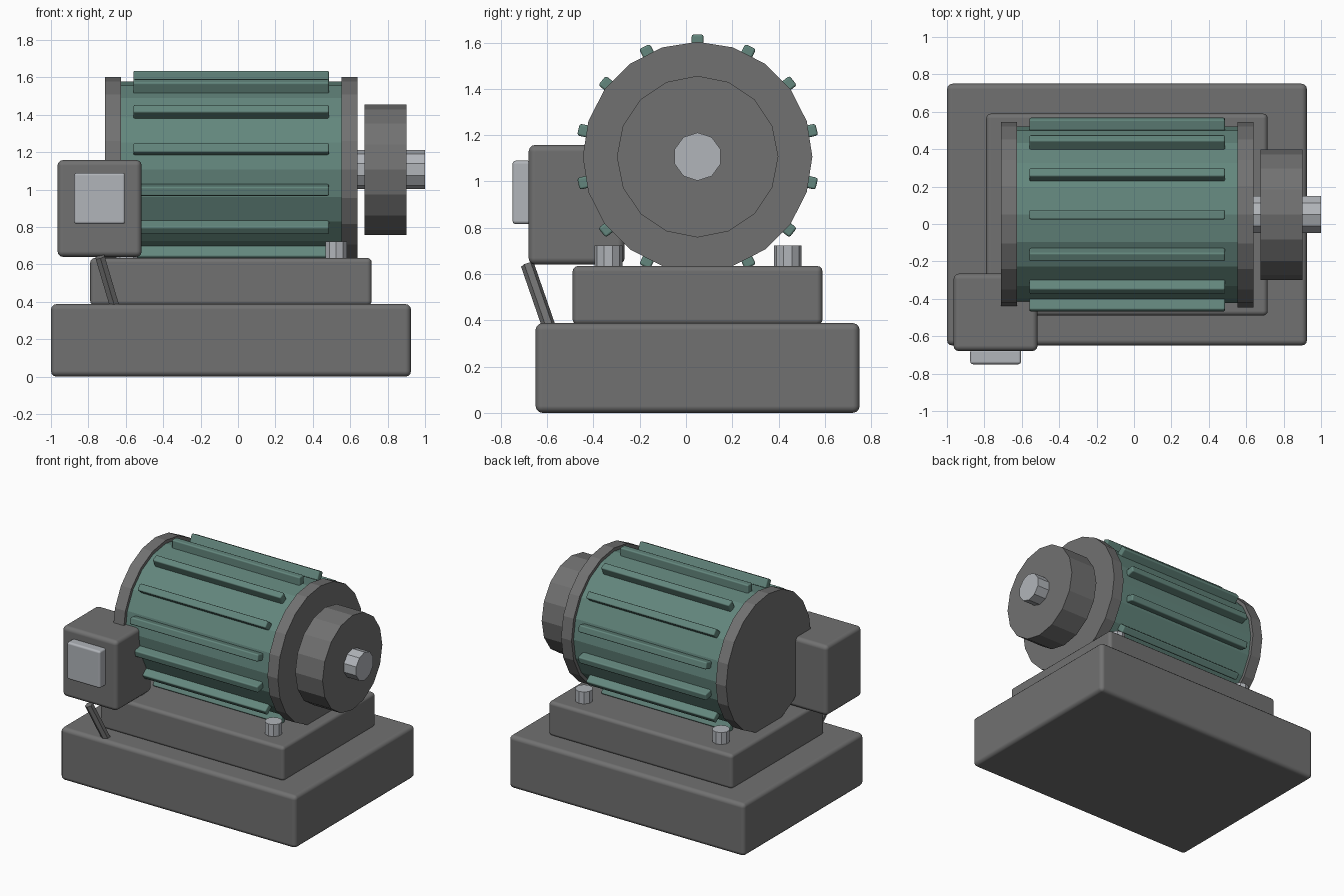
import bpy, math
from mathutils import Vector, Matrix

if "Cube" in bpy.data.objects:
    bpy.data.objects.remove(bpy.data.objects["Cube"])


def material(name, rgb):
    m = bpy.data.materials.new(name)
    m.diffuse_color = (*rgb, 1.0)
    m.use_nodes = True
    m.node_tree.nodes["Principled BSDF"].inputs["Base Color"].default_value = m.diffuse_color
    return m


GREY = material("dark_grey", (0.165, 0.165, 0.165))
GREEN = material("muted_green", (0.125, 0.24, 0.205))
STEEL = material("light_steel", (0.44, 0.46, 0.49))
CY, CZ = 0.05, 1.107            # motor axis


def make(name, verts, faces, mat):
    me = bpy.data.meshes.new(name)
    me.from_pydata(verts, [], faces)
    me.materials.append(mat)
    ob = bpy.data.objects.new(name, me)
    bpy.context.collection.objects.link(ob)
    return ob


def box(name, lo, hi, mat, bevel, segments=3):
    """Box between two corners with rounded edges."""
    v = [(x, y, z) for x in (lo[0], hi[0]) for y in (lo[1], hi[1]) for z in (lo[2], hi[2])]
    f = [(0, 1, 3, 2), (4, 6, 7, 5), (0, 4, 5, 1), (2, 3, 7, 6), (0, 2, 6, 4), (1, 5, 7, 3)]
    ob = make(name, v, f, mat)
    mod = ob.modifiers.new("rounded", 'BEVEL')
    mod.width, mod.segments = bevel, segments
    mod.harden_normals = True
    for p in ob.data.polygons:
        p.use_smooth = True
    return ob


def prism(name, start, end, radius, sides, mat, first):
    """Flat-sided cylinder; its first corner points along 'first'."""
    start, end = Vector(start), Vector(end)
    axis = (end - start).normalized()
    u = Vector(first)
    u = (u - axis * u.dot(axis)).normalized()
    w = axis.cross(u)
    v = []
    for c in (start, end):
        for i in range(sides):
            a = 2 * math.pi * i / sides
            v.append(c + radius * (math.cos(a) * u + math.sin(a) * w))
    f = [(i, (i + 1) % sides, sides + (i + 1) % sides, sides + i) for i in range(sides)]
    f += [tuple(reversed(range(sides))), tuple(range(sides, 2 * sides))]
    return make(name, v, f, mat)


def x_cylinder(name, x0, x1, radius, sides, mat):
    return prism(name, (x0, CY, CZ), (x1, CY, CZ), radius, sides, mat, (0, 0, 1))


# Stepped base
box("base_block", (-1.0, -0.65, 0.0), (0.925, 0.75, 0.388), GREY, 0.03)
box("mounting_plinth", (-0.79, -0.49, 0.38), (0.715, 0.59, 0.635), GREY, 0.025)

# Motor barrel, end caps, pulley and shaft
x_cylinder("motor_barrel", -0.64, 0.57, 0.472, 20, GREEN)
x_cylinder("rear_end_cap", -0.71, -0.625, 0.496, 20, GREY)
x_cylinder("front_end_cap", 0.553, 0.638, 0.496, 20, GREY)
x_cylinder("drive_pulley", 0.677, 0.90, 0.349, 16, GREY)
x_cylinder("drive_shaft", 0.60, 1.0, 0.104, 10, STEEL)

# Cooling ribs around the barrel
for i in range(14):
    rib = box(f"cooling_rib_{i + 1}", (-0.56, -0.026, 0.43), (0.487, 0.026, 0.528), GREEN, 0.01, 2)
    rib.matrix_world = Matrix.Translation((0, CY, CZ)) @ Matrix.Rotation(2 * math.pi * i / 14, 4, 'X')

# Mounting bolts
for i, x in enumerate((-0.595, 0.525)):
    for j, y in enumerate((-0.335, 0.44)):
        prism(f"mounting_bolt_{2 * i + j + 1}", (x, y, 0.6), (x, y, 0.723), 0.06, 10, STEEL, (0, 1, 0))

# Terminal box with cover plate and conduit
box("terminal_box", (-0.965, -0.68, 0.64), (-0.515, -0.265, 1.158), GREY, 0.03)
box("terminal_cover", (-0.876, -0.75, 0.815), (-0.603, -0.67, 1.09), STEEL, 0.015, 2)
prism("conduit", (-0.738, -0.685, 0.64), (-0.655, -0.588, 0.36), 0.029, 6, GREY, (0, 1, 0))
